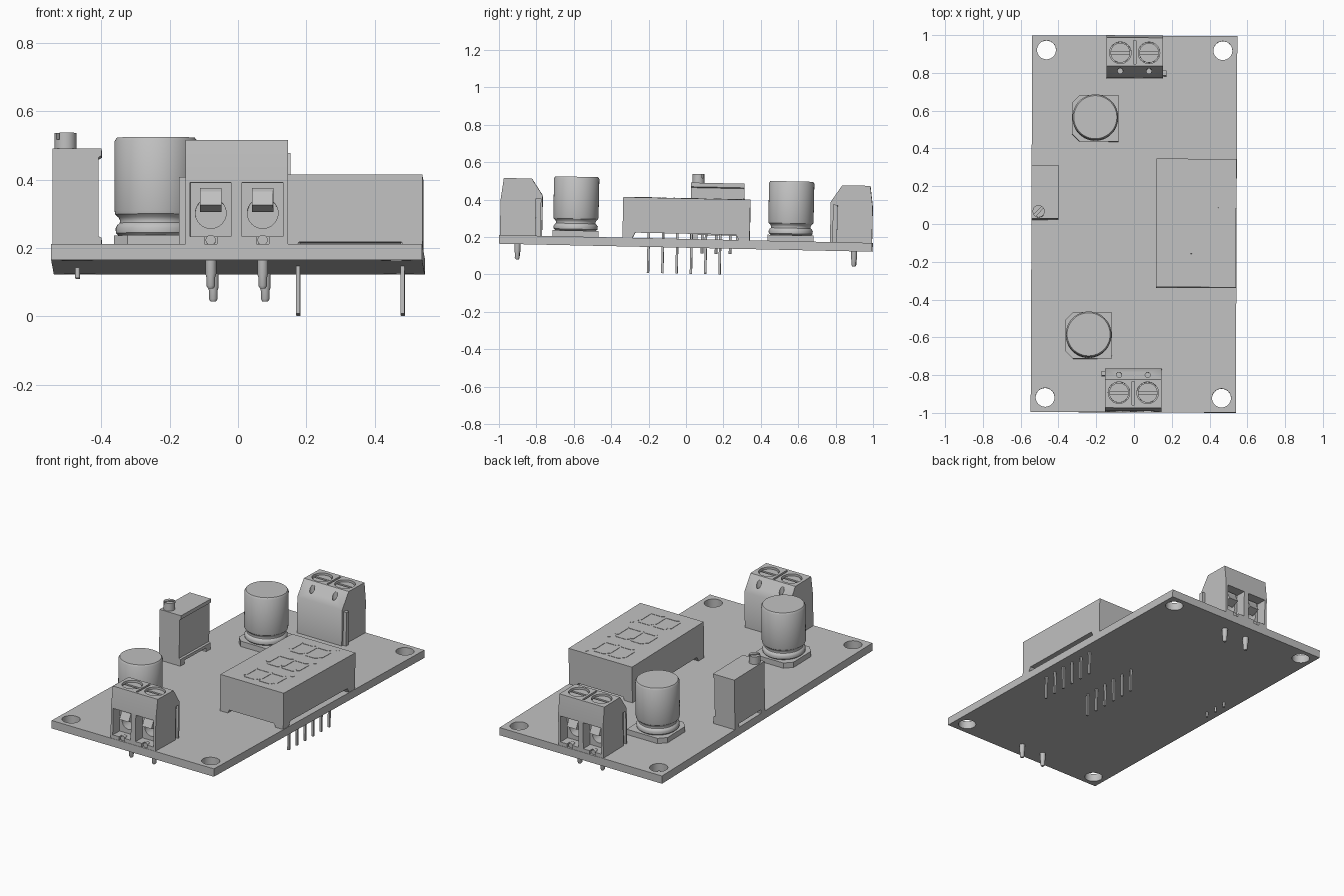
import bpy, bmesh, math
from mathutils import Matrix, Vector

old = bpy.data.objects.get("Cube")
if old:
    bpy.data.objects.remove(old)

grey = bpy.data.materials.new("plain_grey")
grey.use_nodes = True
COLOUR = (0.53, 0.53, 0.53, 1)
grey.diffuse_color = COLOUR
grey.node_tree.nodes["Principled BSDF"].inputs["Base Color"].default_value = COLOUR
parts = []


def finish(name, bm):
    bmesh.ops.recalc_face_normals(bm, faces=bm.faces)
    mesh = bpy.data.meshes.new(name)
    bm.to_mesh(mesh)
    bm.free()
    mesh.materials.append(grey)
    ob = bpy.data.objects.new(name, mesh)
    bpy.context.collection.objects.link(ob)
    parts.append(ob)
    return ob


def prism(name, outlines, lo, hi, axis="z"):
    """Extrude one or more 2D outlines along an axis."""
    place = {"x": lambda u, v, w: (w, u, v),
             "y": lambda u, v, w: (u, w, v),
             "z": lambda u, v, w: (u, v, w)}[axis]
    bm = bmesh.new()
    for pts in outlines:
        a = [bm.verts.new(place(u, v, lo)) for u, v in pts]
        b = [bm.verts.new(place(u, v, hi)) for u, v in pts]
        bm.faces.new(a)
        bm.faces.new(b[::-1])
        for i in range(len(a)):
            j = (i + 1) % len(a)
            bm.faces.new((a[i], b[i], b[j], a[j]))
    return finish(name, bm)


def rect(x0, x1, y0, y1):
    return [(x0, y0), (x1, y0), (x1, y1), (x0, y1)]


def circle(x, y, r, n=32):
    return [(x + r * math.cos(math.tau * i / n), y + r * math.sin(math.tau * i / n))
            for i in range(n)]


def cut(ob, *cutters):
    """Subtract the cutters and throw them away."""
    for c in cutters:
        mod = ob.modifiers.new("cut", "BOOLEAN")
        mod.operation, mod.solver, mod.object = "DIFFERENCE", "EXACT", c
    bpy.context.view_layer.update()
    mesh = bpy.data.meshes.new_from_object(
        ob.evaluated_get(bpy.context.evaluated_depsgraph_get()))
    ob.modifiers.clear()
    ob.data = mesh
    for c in cutters:
        parts.remove(c)
        bpy.data.objects.remove(c)


def lathe(name, profile, x, y, steps=48):
    bm = bmesh.new()
    vs = [bm.verts.new((x + r, y, z)) for r, z in profile]
    es = [bm.edges.new(p) for p in zip(vs, vs[1:])]
    bmesh.ops.spin(bm, geom=vs + es, cent=(x, y, 0), axis=(0, 0, 1),
                   angle=math.tau, steps=steps)
    bmesh.ops.remove_doubles(bm, verts=bm.verts, dist=0.0005)
    return finish(name, bm)


# Circuit board with corner holes, top surface at z = 0
board = prism("circuit_board", [rect(-0.543, 0.543, -0.997, 0.997)], -0.047, 0)
cut(board, prism("holes", [circle(sx * 0.467, sy * 0.92, 0.05)
                           for sx in (-1, 1) for sy in (-1, 1)], -0.1, 0.1))


# Two-way screw terminal, openings towards -y
def terminal(prefix, turn):
    first = len(parts)
    cx = 0.076
    body = prism(prefix + "_terminal_body",
                 [[(-0.995, 0), (-0.995, 0.19), (-0.98, 0.305), (-0.83, 0.305),
                   (-0.77, 0.215), (-0.77, 0)]], -0.15, 0.15, "x")
    sides = (-cx, cx)
    cut(body,
        prism("openings", [rect(s - 0.06, s + 0.06, 0.022, 0.18) for s in sides], -1.1, -0.93, "y"),
        prism("wire_holes", [circle(s, 0.092, 0.045) for s in sides], -0.95, -0.86, "y"),
        prism("notches", [rect(s - 0.018, s + 0.018, -0.01, 0.03) for s in sides], -1.1, -0.97, "y"),
        prism("screw_wells", [circle(s, -0.9, 0.057) for s in sides], 0.27, 0.4),
        prism("top_slot", [rect(-0.006, 0.006, -0.965, -0.84)], 0.285, 0.4),
        prism("test_holes", [circle(s, -0.805, 0.014, 16) for s in sides], 0.2, 0.4),
        prism("side_groove", [rect(-0.805, -0.78, -0.01, 0.2)], 0.135, 0.2, "x"))
    prism(prefix + "_terminal_rib", [rect(-0.17, -0.145, -0.808, -0.783)], 0, 0.2)
    prism(prefix + "_terminal_clamps", [rect(s - 0.03, s + 0.03, 0.11, 0.165) for s in sides],
          -0.955, -0.925, "y")
    for s in sides:
        prism(prefix + "_terminal_tab",
              [[(-0.925, 0.165), (-0.95, 0.165), (-0.975, 0.115), (-0.925, 0.095)]],
              s - 0.031, s + 0.031, "x")
        screw = prism(prefix + "_terminal_screw", [circle(s, -0.9, 0.052)], 0.265, 0.295)
        cut(screw, prism("slot", [rect(s - 0.1, s + 0.1, -0.907, -0.893)], 0.28, 0.4))
        prism(prefix + "_terminal_foot", [circle(s, 0.012, 0.015, 16)], -0.985, -0.96, "y")
        lathe(prefix + "_terminal_pin",
              [(0, 0.01), (0.016, 0.01), (0.016, -0.085), (0.013, -0.095), (0.013, -0.12),
               (0.008, -0.128), (0, -0.128)], s, -0.9, 16)
    for ob in parts[first:]:
        ob.data.transform(Matrix.Rotation(turn, 4, "Z"))


terminal("front", 0)
terminal("back", math.pi)

# Surface-mount capacitors: chamfered base and crimped can
for name, x, y in (("front", -0.238, -0.592), ("back", -0.207, 0.558)):
    h, c = 0.123, 0.04
    prism(name + "_capacitor_base",
          [[(x + h, y - h), (x + h, y + h), (x - h + c, y + h), (x - h, y + h - c),
            (x - h, y - h + c), (x - h + c, y - h)]], 0, 0.032)
    lathe(name + "_capacitor_can",
          [(0, 0.03), (0.106, 0.03), (0.117, 0.04), (0.118, 0.055), (0.113, 0.064),
           (0.106, 0.07), (0.105, 0.077), (0.109, 0.086), (0.119, 0.095), (0.121, 0.105),
           (0.121, 0.31), (0.114, 0.32), (0, 0.32)], x, y)

# Trimmer on the left edge
trimmer = prism("trimmer_body",
                [[(-0.543, 0), (-0.4, 0), (-0.4, 0.04), (-0.409, 0.045), (-0.409, 0.275),
                  (-0.4, 0.28), (-0.4, 0.302), (-0.543, 0.302)]], 0.02, 0.305, "y")
cut(trimmer, prism("gap", [rect(0.06, 0.265, -0.01, 0.022)], -0.7, -0.3, "x"))
knob = prism("trimmer_screw", [circle(-0.505, 0.058, 0.032)], 0.295, 0.348)
slot = prism("slot", [rect(-0.1, 0.1, -0.006, 0.006)], 0.328, 0.4)
slot.data.transform(Matrix.Translation((-0.505, 0.058, 0)) @ Matrix.Rotation(0.8, 4, "Z"))
cut(knob, slot)
prism("trimmer_pins", [circle(-0.47, y, 0.007, 12) for y in (0.085, 0.16, 0.235)], -0.076, 0.03)

# Three-digit display on corner feet
display = prism("display_body", [rect(0.117, 0.541, -0.338, 0.342)], 0, 0.217)
cut(display,
    prism("end_gap", [[(0.165, -0.01), (0.495, -0.01), (0.48, 0.02), (0.18, 0.02)]], -1, 1, "y"),
    prism("side_gap", [[(-0.29, -0.01), (0.29, -0.01), (0.27, 0.028), (-0.27, 0.028)]], 0, 1, "x"))
prism("display_pins", [rect(x - 0.006, x + 0.006, y - 0.006, y + 0.006)
                       for x in (0.176, 0.482)
                       for y in [-0.198 + 0.0765 * i for i in range(6)]], -0.186, 0.04)


def segment(x, y, half, along_x):
    t = 0.013
    pts = [(-half, 0), (t - half, -t), (half - t, -t), (half, 0), (half - t, t), (t - half, t)]
    return [(x + u, y + v) if along_x else (x - v, y + u) for u, v in pts]


segments = []
for y in (-0.21, 0.005, 0.22):
    segments += [segment(0.325 + dx, y, 0.056, False) for dx in (-0.1, 0, 0.1)]
    segments += [segment(0.325 + dx, y + dy, 0.046, True)
                 for dx in (-0.05, 0.05) for dy in (-0.062, 0.062)]
    segments.append(circle(0.445, y + 0.09, 0.012, 16))
prism("display_segments", segments, 0.21, 0.219)

# Set the assembly at its slight lean and smooth the round parts
lean = (Matrix.Translation((0, 0, 0.19)) @ Matrix.Rotation(-0.0215, 4, "X")
        @ Matrix.Rotation(-0.004, 4, "Z"))
for ob in parts:
    ob.data.transform(lean)
low = min(v.co.z for ob in parts for v in ob.data.vertices)
bpy.ops.object.select_all(action="DESELECT")
for ob in parts:
    ob.data.transform(Matrix.Translation(Vector((0, 0, -low))))
    ob.select_set(True)
bpy.context.view_layer.objects.active = board
bpy.ops.object.shade_smooth_by_angle(angle=math.radians(35))
